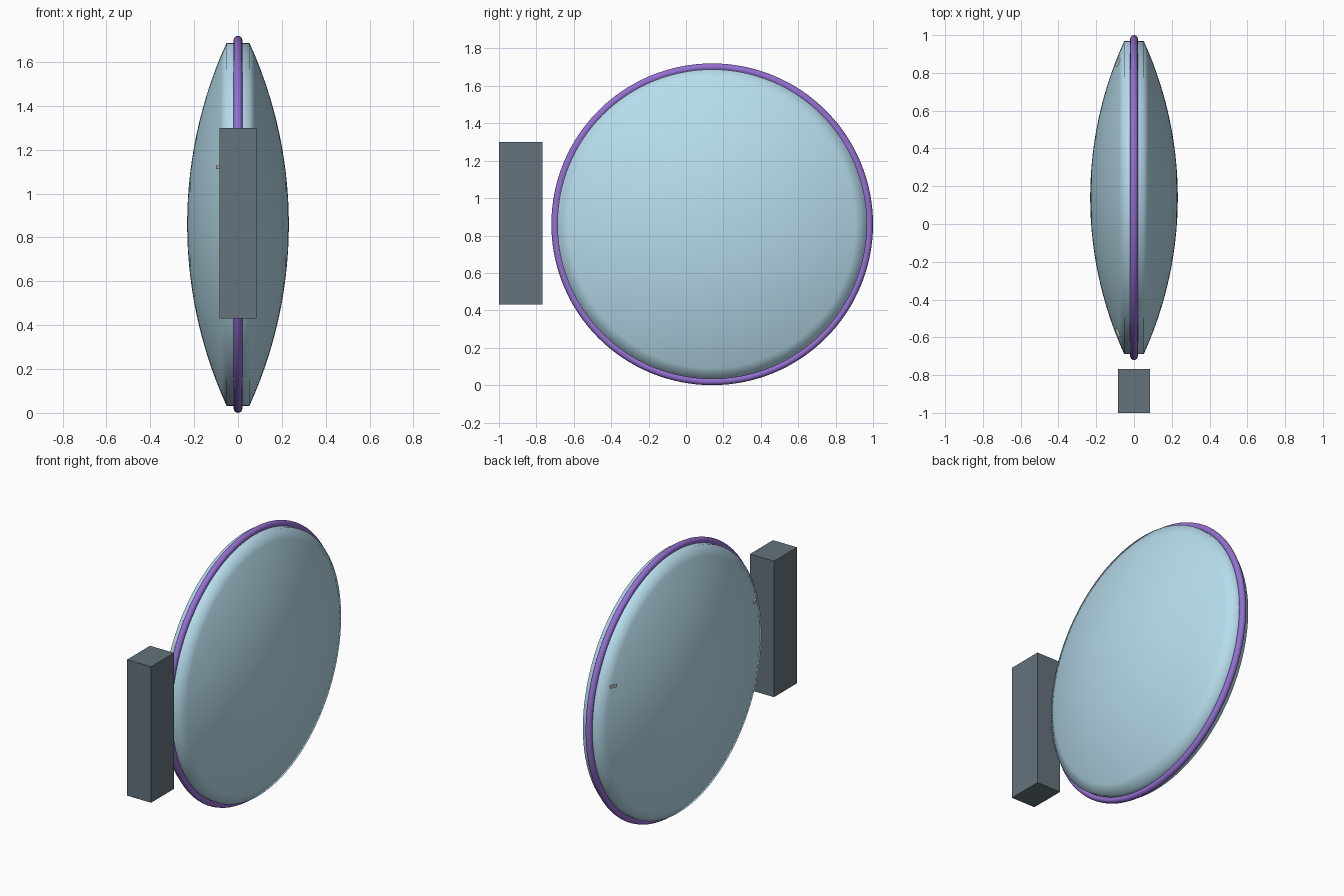
import bpy, bmesh, math
from mathutils import Matrix, Vector

if "Cube" in bpy.data.objects:
    bpy.data.objects.remove(bpy.data.objects["Cube"])

CY, CZ = 0.14, 0.86          # disc centre
R, EDGE, MID = 0.828, 0.052, 0.232   # rim radius, half width at rim and at centre
SAG = MID - EDGE
BALL = (R * R + SAG * SAG) / (2 * SAG)


def face_x(r):
    return MID - (BALL - math.sqrt(BALL * BALL - r * r))


def paint(ob, name, rgb):
    m = bpy.data.materials.new(name)
    m.diffuse_color = (*rgb, 1)
    m.use_nodes = True
    m.node_tree.nodes["Principled BSDF"].inputs["Base Color"].default_value = m.diffuse_color
    ob.data.materials.append(m)


# Lens-shaped panel: two shallow domes joined by a straight rim, lathed about x
n = 14
dome = [(face_x(R * i / n), R * i / n) for i in range(n + 1)]
profile = dome + [(-x, r) for x, r in reversed(dome)]
bm = bmesh.new()
vs = [bm.verts.new((x, 0, r)) for x, r in profile]
es = [bm.edges.new(p) for p in zip(vs, vs[1:])]
bmesh.ops.spin(bm, geom=vs + es, cent=(0, 0, 0), axis=(1, 0, 0),
               angle=2 * math.pi, steps=128)
bmesh.ops.remove_doubles(bm, verts=bm.verts, dist=1e-4)
bmesh.ops.recalc_face_normals(bm, faces=bm.faces)
for f in bm.faces:
    f.smooth = True
me = bpy.data.meshes.new("sign_lens")
bm.to_mesh(me)
bm.free()
lens = bpy.data.objects.new("sign_lens", me)
lens.location = (0, CY, CZ)
bpy.context.collection.objects.link(lens)
paint(lens, "pale_blue", (0.48, 0.73, 0.85))

# Purple tube around the rim
bpy.ops.mesh.primitive_torus_add(major_radius=0.84, minor_radius=0.02,
                                 major_segments=128, minor_segments=16,
                                 location=(0, CY, CZ), rotation=(0, math.pi / 2, 0))
tube = bpy.context.object
tube.name = "rim_tube"
bpy.ops.object.shade_smooth()
paint(tube, "purple", (0.30, 0.16, 0.65))

# Wall mounting box
bpy.ops.mesh.primitive_cube_add(size=1, location=(0, -0.884, 0.865))
box = bpy.context.object
box.name = "mounting_box"
box.scale = (0.17, 0.232, 0.87)
paint(box, "slate", (0.13, 0.17, 0.20))

# Two small nubs lying on the left face near the rim
for side, label in ((1, "back"), (-1, "front")):
    dy, dz = side * 0.715, 0.26
    r = math.hypot(dy, dz)
    bpy.ops.mesh.primitive_cube_add(size=1)
    nub = bpy.context.object
    nub.name = "rim_nub_" + label
    nub.scale = (0.014, 0.045, 0.016)
    nub.rotation_euler = (0, 0, -side * math.asin(r / BALL))
    nub.location = (-face_x(r) - 0.003, CY + dy, CZ + dz)
